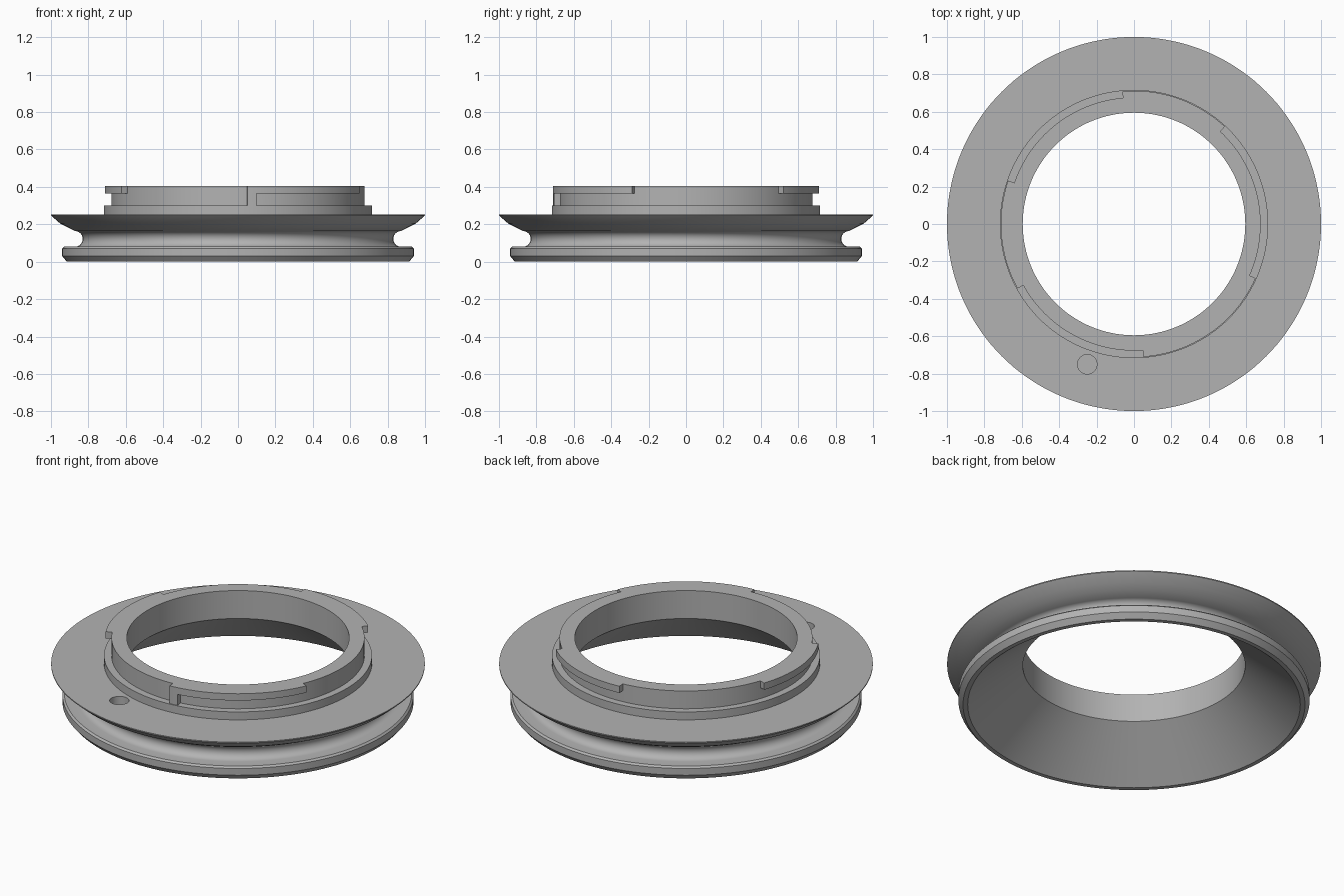
import bpy
import bmesh
from math import sin, cos, radians, pi

if "Cube" in bpy.data.objects:
    bpy.data.objects.remove(bpy.data.objects["Cube"])

metal = bpy.data.materials.new("plain grey")
metal.use_nodes = True
grey = (0.45, 0.45, 0.45, 1)
metal.diffuse_color = grey
metal.node_tree.nodes["Principled BSDF"].inputs["Base Color"].default_value = grey


def lathe(name, profile, start=0, end=360, steps=144):
    """Sweep a closed (radius, z) profile around z, capping partial sweeps."""
    full = end - start >= 360
    bm = bmesh.new()
    rings = []
    for i in range(steps if full else steps + 1):
        a = radians(start + (end - start) * i / steps)
        rings.append([bm.verts.new((r * cos(a), r * sin(a), z)) for r, z in profile])
    n = len(profile)
    for i in range(steps):
        p, q = rings[i], rings[(i + 1) % len(rings)]
        for j in range(n):
            k = (j + 1) % n
            bm.faces.new((p[j], q[j], q[k], p[k]))
    if not full:
        bm.faces.new(rings[0])
        bm.faces.new(rings[-1])
    bmesh.ops.recalc_face_normals(bm, faces=bm.faces)
    mesh = bpy.data.meshes.new(name)
    bm.to_mesh(mesh)
    bm.free()
    mesh.materials.append(metal)
    ob = bpy.data.objects.new(name, mesh)
    bpy.context.collection.objects.link(ob)
    return ob


def combine(target, tool, operation):
    """Apply a boolean and discard the tool."""
    mod = target.modifiers.new(operation.lower(), "BOOLEAN")
    mod.operation, mod.solver, mod.object = operation, "EXACT", tool
    bpy.ops.object.select_all(action="DESELECT")
    target.select_set(True)
    bpy.context.view_layer.objects.active = target
    bpy.ops.object.modifier_apply(modifier=mod.name)
    bpy.data.objects.remove(tool)


# Ring body: rounded groove between the lower band and the wide flange
TOP = 0.405
groove = [(0.872 - 0.042 * sin(pi * i / 12), 0.122 - 0.042 * cos(pi * i / 12))
          for i in range(13)]
profile = [(0.89, 0), (0.915, 0), (0.94, 0.03), (0.94, 0.07), (0.93, 0.08)]
profile += groove
profile += [(0.91, 0.183), (0.952, 0.205), (1, 0.247), (1, 0.253),
            (0.717, 0.253), (0.717, 0.3), (0.677, 0.3), (0.677, TOP),
            (0.595, TOP), (0.595, 0.24)]
body = lathe("adapter_ring", profile)

# Three bayonet tabs, the front one with a full-height stop
for start, end in ((-86, -24), (47, 95), (161, 209)):
    tab = lathe("bayonet_tab", [(0.65, 0.365), (0.712, 0.365), (0.712, TOP), (0.65, TOP)],
                start, end, 28)
    combine(body, tab, "UNION")
stop = lathe("bayonet_stop", [(0.65, 0.28), (0.712, 0.28), (0.712, TOP), (0.65, TOP)],
             -86, -82, 2)
combine(body, stop, "UNION")

# Locking pin hole in the flange
bpy.ops.mesh.primitive_cylinder_add(vertices=40, radius=0.052, depth=0.2,
                                    location=(-0.25, -0.75, 0.29))
pin = bpy.context.object
pin.data.materials.append(metal)
combine(body, pin, "DIFFERENCE")

bpy.ops.object.shade_smooth_by_angle(angle=radians(25))
